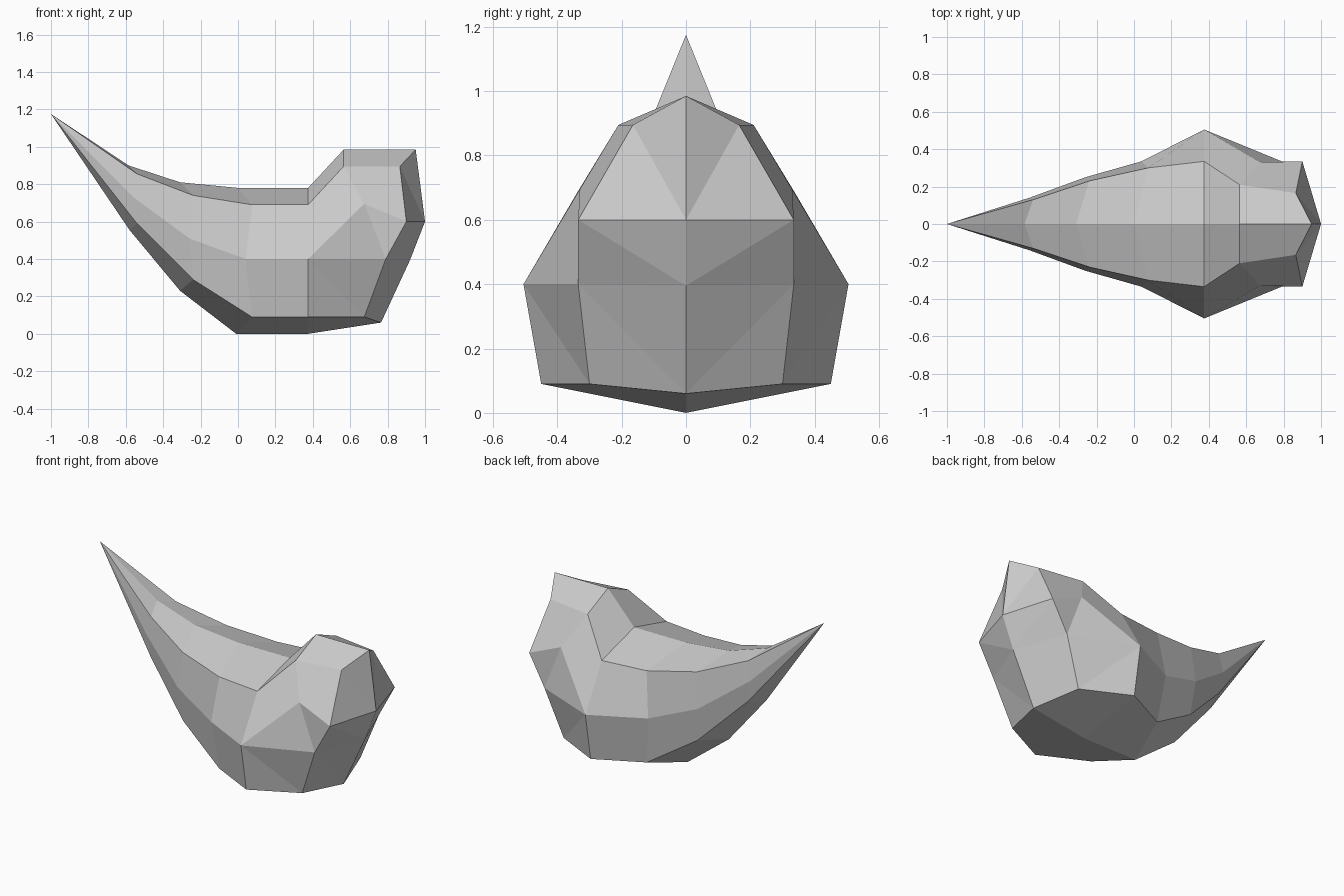
import bpy
import bmesh

default_cube = bpy.data.objects.get("Cube")
if default_cube:
    bpy.data.objects.remove(default_cube, do_unlink=True)


def make_material(name, colour):
    material = bpy.data.materials.new(name)
    material.use_nodes = True
    material.diffuse_color = colour
    material.node_tree.nodes["Principled BSDF"].inputs["Base Color"].default_value = colour
    return material


bm = bmesh.new()


def point(x, y, z):
    return bm.verts.new((x, y, z))


def half_ring(*coordinates):
    """Half cross-section ordered ridge, shoulder, flank, lower edge, keel."""
    return [point(*co) for co in coordinates]


def bridge(first, second):
    """Join two half cross-sections with a strip of quads."""
    for i in range(len(first) - 1):
        bm.faces.new((first[i], first[i + 1], second[i + 1], second[i]))


# Tapering tail and widest body section, from thin to thick
tip = point(-1, 0, 1.175)
rings = [
    half_ring((-.585, 0, .9), (-.54, .13, .855), (-.56, .14, .73),
              (-.54, .13, .59), (-.58, 0, .555)),
    half_ring((-.31, 0, .81), (-.24, .23, .74), (-.26, .25, .51),
              (-.24, .225, .29), (-.31, 0, .23)),
    half_ring((0, 0, .78), (.075, .3, .69), (.04, .335, .4),
              (.075, .3, .09), (-.01, 0, 0)),
    half_ring((.375, 0, .78), (.375, .335, .69), (.375, .505, .4),
              (.375, .45, .09), (.375, 0, 0)),
]
for a, b in zip(rings[0], rings[0][1:]):
    bm.faces.new((tip, a, b))
for first, second in zip(rings, rings[1:]):
    bridge(first, second)
ridge, shoulder, flank, lower, keel = rings[-1]

# Raised crown and cheek
crown_back = point(.565, 0, .985)
crown_side = point(.565, .21, .895)
cheek = point(.675, .33, .695)

# Outer rim and centre line of the blunt end
crown_front = point(.95, 0, .985)
brow = point(.865, .165, .895)
rim_high = point(.9, .335, .6)
rim_mid = point(.79, .335, .4)
rim_low = point(.675, .3, .09)
nose = point(1, 0, .6)
chin = point(.92, 0, .395)
chin_low = point(.765, 0, .06)

head_faces = [
    # crown
    (ridge, shoulder, crown_side, crown_back),
    (crown_back, crown_side, brow, crown_front),
    # cheek
    (shoulder, flank, cheek, crown_side),
    (crown_side, cheek, rim_high, brow),
    (flank, rim_mid, cheek),
    (cheek, rim_mid, rim_high),
    # lower side and underside
    (flank, lower, rim_low),
    (flank, rim_low, rim_mid),
    (lower, keel, chin_low, rim_low),
    # blunt end
    (crown_front, brow, nose),
    (brow, rim_high, nose),
    (nose, rim_high, chin),
    (rim_high, rim_mid, chin),
    (chin, rim_mid, chin_low),
    (rim_mid, rim_low, chin_low),
]
for corners in head_faces:
    bm.faces.new(corners)

# Mirror the half shell across the centre plane
bmesh.ops.mirror(bm, geom=bm.verts[:] + bm.edges[:] + bm.faces[:],
                 axis='Y', merge_dist=.001)
bmesh.ops.remove_doubles(bm, verts=bm.verts[:], dist=.001)
bmesh.ops.recalc_face_normals(bm, faces=bm.faces[:])

mesh = bpy.data.meshes.new("curved_horn")
bm.to_mesh(mesh)
bm.free()
mesh.materials.append(make_material("pale_grey", (.6, .6, .6, 1)))
horn = bpy.data.objects.new("curved_horn", mesh)
bpy.context.collection.objects.link(horn)
